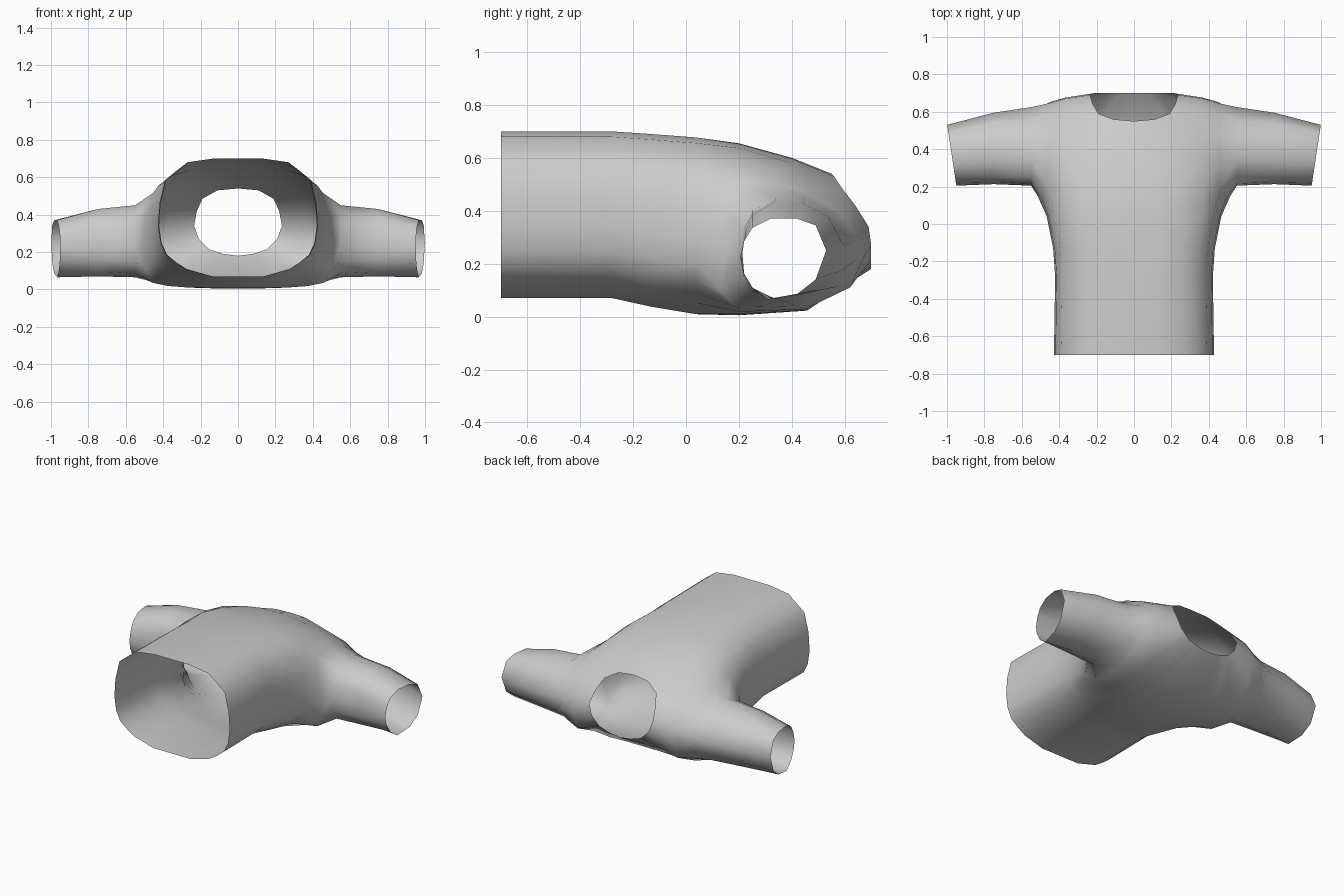
import bpy, bmesh

# Half of the shirt: yoke and sleeve sections run along x, body rings run along -y.
# Each section goes from the front underarm over the shoulder to the back underarm.
NECK = None  # gap in a section where the neck hole is
centre = [(0, .2, .655), (0, .4, .6), (0, .55, .54), NECK, NECK, NECK,
          (0, .70, .18), (0, .45, .022), (0, .2, .005)]
collar = [(.12, .2, .653), (.12, .4, .597), (.11, .56, .53), NECK, NECK, NECK,
          (.08, .70, .19), (.12, .45, .022), (.13, .2, .006)]
neck_side = [(.26, .2, .637), (.23, .4, .58), (.19, .59, .485), (.22, .64, .42),
             (.235, .69, .34), (.21, .70, .27), (.155, .70, .215),
             (.24, .46, .024), (.26, .2, .01)]


def section(x, points):
    return [(x, y, z) for y, z in points]


shoulder = section(.37, [(.2, .59), (.36, .555), (.50, .49), (.61, .42), (.67, .33),
                         (.675, .23), (.62, .11), (.45, .028), (.2, .018)])
armhole = section(.455, [(.19, .515), (.34, .505), (.48, .46), (.59, .385), (.645, .30),
                         (.65, .22), (.58, .115), (.42, .04), (.19, .035)])
armhole += [(.495, .13, .10), (.515, .15, .24), (.495, .14, .39)]
upper = section(.55, [(.25, .405), (.34, .45), (.45, .445), (.55, .385), (.625, .28),
                      (.585, .17), (.51, .10), (.35, .065), (.26, .085),
                      (.215, .15), (.205, .24), (.215, .33)])
middle = section(.75, [(.25, .385), (.33, .43), (.44, .43), (.54, .375), (.595, .27),
                       (.545, .16), (.47, .095), (.33, .07), (.26, .095),
                       (.22, .16), (.213, .24), (.225, .32)])
cuff = [(.95 + (y - .205) * .15, y, z) for y, z in
        [(.25, .335), (.32, .37), (.42, .37), (.49, .345), (.53, .25), (.49, .14),
         (.42, .085), (.31, .065), (.25, .11), (.215, .17), (.205, .225), (.22, .285)]]
sections = [centre, collar, neck_side, shoulder, armhole, upper, middle, cuff]

# Hem profile from front centre, around the side, to back centre
hem = [(0, .70), (.13, .70), (.27, .68), (.335, .63), (.39, .585), (.42, .46),
       (.428, .34), (.415, .25), (.385, .185), (.335, .145), (.28, .11), (.14, .07), (0, .07)]

bm = bmesh.new()
grid = [[bm.verts.new(p) if p else None for p in s] for s in sections]


def face(*verts):
    if all(verts):
        bm.faces.new(verts)


# Yoke and sleeve skin
for a, b in zip(grid, grid[1:]):
    closed = len(a) == 12
    for i in range(12 if closed else 8):
        j = (i + 1) % 12
        face(a[i], b[i], b[j], a[j])

# Torso: starts at the underarm line and ends at the hem
arm = grid[4]
ring = [g[0] for g in grid[:5]] + [arm[11], arm[10], arm[9]] + [g[8] for g in grid[4::-1]]
for y, width, low, high in [(.04, 1.09, .009, .677), (-.13, 1.01, .037, .69),
                            (-.28, .985, .07, .70), (-.70, 1, .07, .70)]:
    scale = (high - low) / .63
    new = [bm.verts.new((x * width, y, low + (z - .07) * scale)) for x, z in hem]
    for i in range(12):
        face(ring[i], new[i], new[i + 1], ring[i + 1])
    ring = new

bmesh.ops.recalc_face_normals(bm, faces=bm.faces)
# Keep the outside outward: the chest must face up
chest = max(bm.faces, key=lambda f: f.calc_center_median().z)
if chest.normal.z < 0:
    bmesh.ops.reverse_faces(bm, faces=bm.faces)
for f in bm.faces:
    f.smooth = True

mesh = bpy.data.meshes.new("shirt")
bm.to_mesh(mesh)
bm.free()
shirt = bpy.data.objects.new("shirt", mesh)
bpy.context.collection.objects.link(shirt)
cloth = bpy.data.materials.new("light grey cloth")
cloth.diffuse_color = (.6, .6, .6, 1)
mesh.materials.append(cloth)

# Other half
mirror = shirt.modifiers.new("other_half", 'MIRROR')
mirror.use_clip = True
mirror.merge_threshold = .001
